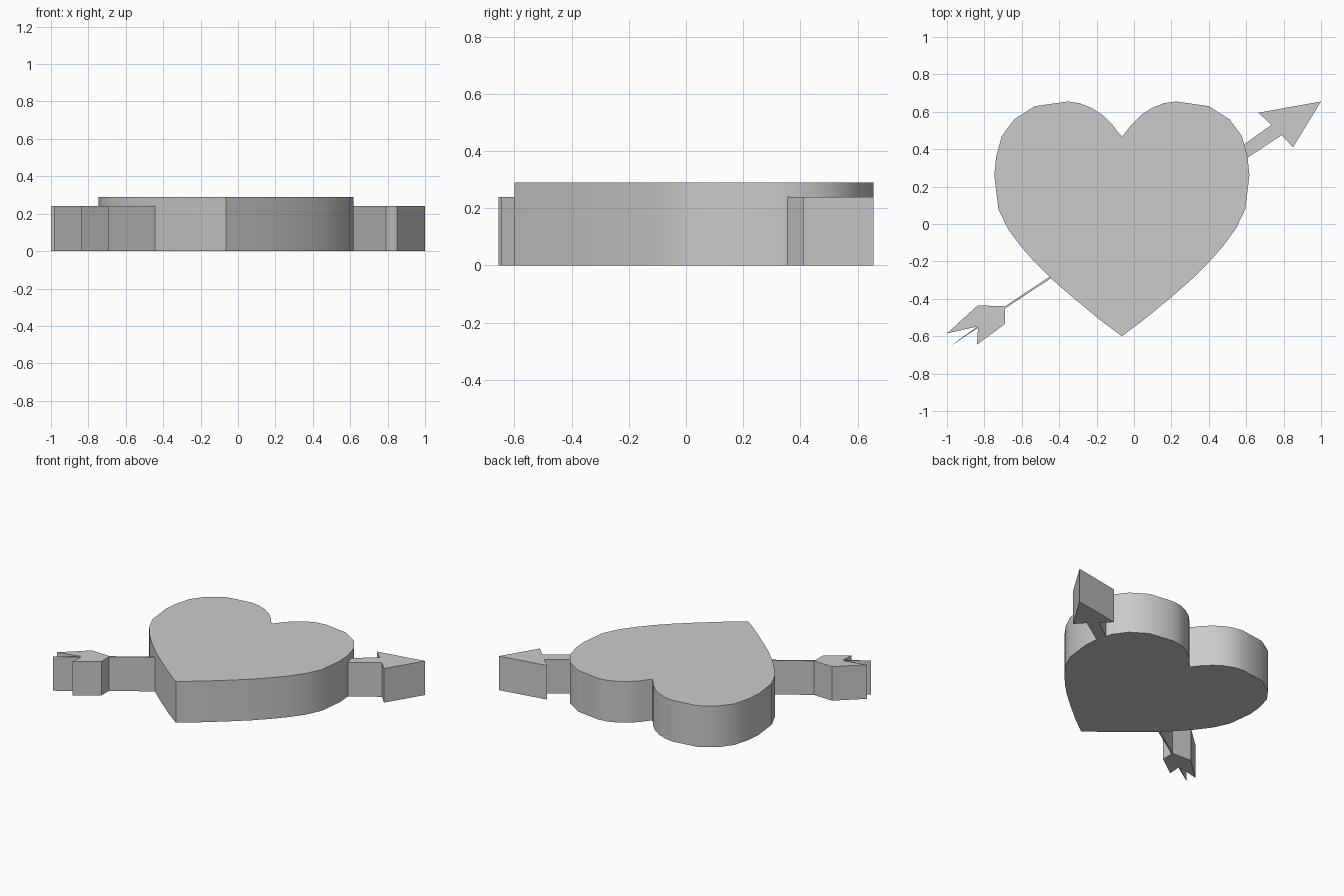
import bpy, bmesh, math

cube = bpy.data.objects.get("Cube")
if cube:
    bpy.data.objects.remove(cube, do_unlink=True)

# One plain grey for everything
grey = bpy.data.materials.new("plain grey")
grey.use_nodes = True
colour = (0.6, 0.6, 0.6, 1)
grey.diffuse_color = colour
for node in grey.node_tree.nodes:
    if node.type == 'BSDF_PRINCIPLED':
        node.inputs["Base Color"].default_value = colour


def extrude_outline(name, outline, height, smooth=False):
    """Turn a flat outline into a solid standing on the ground."""
    bm = bmesh.new()
    base = bm.faces.new([bm.verts.new((x, y, 0)) for x, y in outline])
    result = bmesh.ops.extrude_face_region(bm, geom=[base], use_keep_orig=True)
    top = [v for v in result["geom"] if isinstance(v, bmesh.types.BMVert)]
    bmesh.ops.translate(bm, verts=top, vec=(0, 0, height))
    bmesh.ops.recalc_face_normals(bm, faces=bm.faces[:])
    mesh = bpy.data.meshes.new(name)
    bm.to_mesh(mesh)
    bm.free()
    mesh.materials.append(grey)
    obj = bpy.data.objects.new(name, mesh)
    bpy.context.collection.objects.link(obj)
    if smooth:
        bpy.ops.object.select_all(action='DESELECT')
        obj.select_set(True)
        bpy.context.view_layer.objects.active = obj
        bpy.ops.object.shade_smooth_by_angle(angle=math.radians(35))
    return obj


# Heart: half outline from bottom tip to top notch, mirrored about its middle
heart_x = -0.065
heart_half = [
    (0, -0.6), (0.12, -0.51), (0.26, -0.395), (0.38, -0.29), (0.465, -0.205),
    (0.54, -0.12), (0.61, -0.025), (0.66, 0.08), (0.682, 0.26), (0.672, 0.36),
    (0.642, 0.47), (0.575, 0.56), (0.465, 0.63), (0.29, 0.655), (0.225, 0.646),
    (0.16, 0.62), (0.1, 0.58), (0.05, 0.53), (0.02, 0.49), (0, 0.468),
]
right = [(heart_x + x, y) for x, y in heart_half]
left = [(heart_x - x, y) for x, y in reversed(heart_half[1:-1])]
extrude_outline("heart", right + left, 0.29, smooth=True)

# Arrow point with the thick end of the shaft running into the heart
extrude_outline("arrow_head", [
    (0.58, 0.337), (0.79, 0.475), (0.85, 0.41), (1, 0.655),
    (0.665, 0.595), (0.735, 0.53), (0.56, 0.405),
], 0.24)

# Notched tail feathers with the thin end of the shaft
extrude_outline("arrow_tail", [
    (-0.42, -0.262), (-0.69, -0.44), (-0.835, -0.435), (-1, -0.585),
    (-0.838, -0.548), (-0.985, -0.655), (-0.834, -0.556), (-0.84, -0.645),
    (-0.69, -0.535), (-0.69, -0.452), (-0.42, -0.274),
], 0.24)
